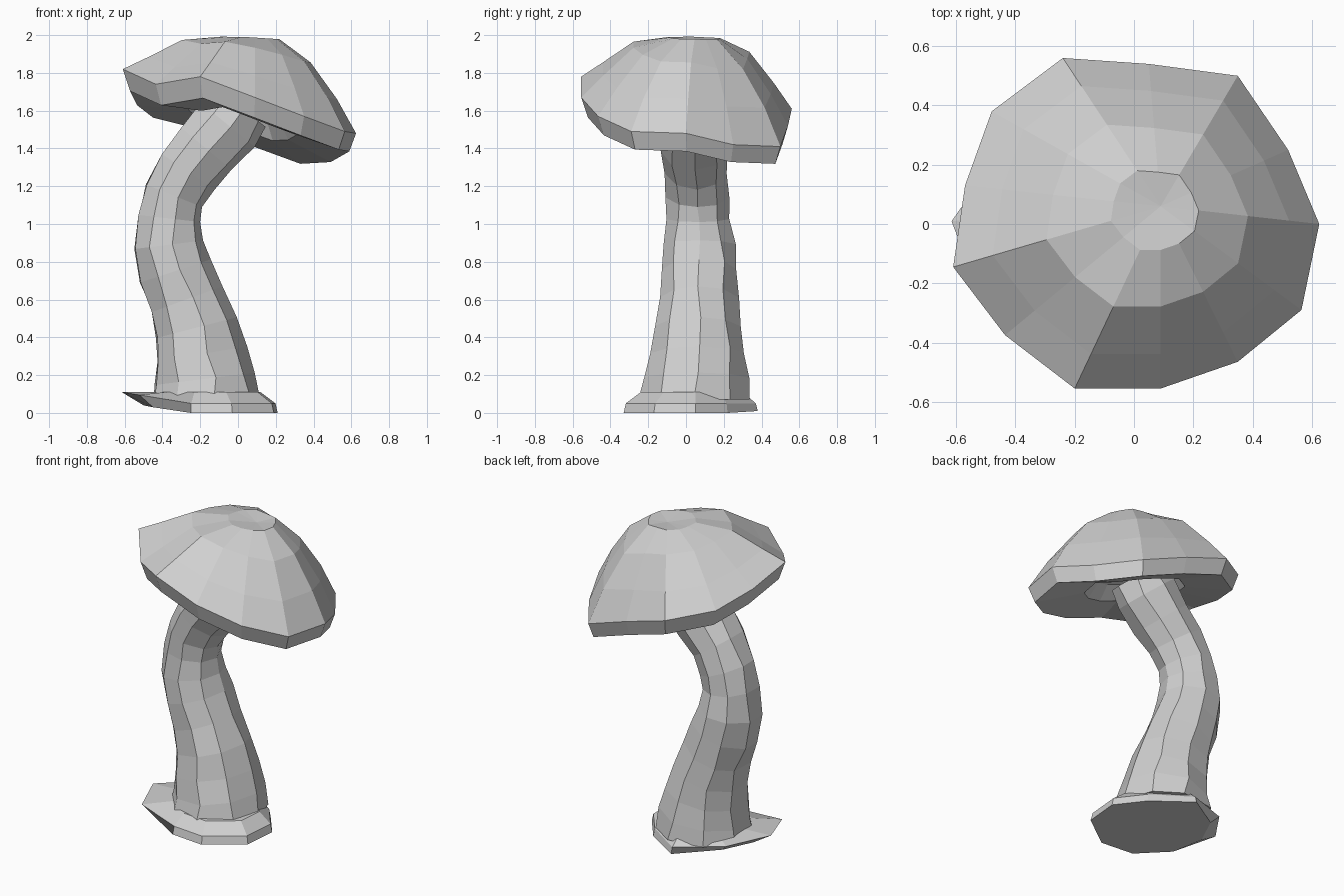
import bpy, bmesh, math, random
from mathutils import Vector

cube = bpy.data.objects.get("Cube")
if cube:
    bpy.data.objects.remove(cube, do_unlink=True)
random.seed(4)

GREY = (0.63, 0.63, 0.63, 1.0)
grey = bpy.data.materials.new("plain grey")
grey.use_nodes = True
grey.diffuse_color = GREY
grey.node_tree.nodes["Principled BSDF"].inputs["Base Color"].default_value = GREY


def loft(name, rings, start=None, end=None):
    """Skin equal rings; close the ends with a tip point, or flat if none."""
    bm = bmesh.new()
    loops = [[bm.verts.new(p) for p in ring] for ring in rings]
    n = len(loops[0])
    for a, b in zip(loops, loops[1:]):
        for i in range(n):
            j = (i + 1) % n
            bm.faces.new((a[i], a[j], b[j], b[i]))
    for loop, tip in ((loops[0], start), (loops[-1], end)):
        if tip is None:
            bm.faces.new(loop)
        else:
            v = bm.verts.new(tip)
            for i in range(n):
                bm.faces.new((loop[i], loop[(i + 1) % n], v))
    bmesh.ops.recalc_face_normals(bm, faces=bm.faces)
    mesh = bpy.data.meshes.new(name)
    bm.to_mesh(mesh)
    bm.free()
    mesh.materials.append(grey)
    obj = bpy.data.objects.new(name, mesh)
    bpy.context.collection.objects.link(obj)
    return obj


# Cap: uneven tilted rim, domed to an off-centre dimpled crown, hollow beneath
rim = [Vector(p) for p in (
    (-.24, .56, 1.61), (.05, .54, 1.52), (.35, .5, 1.41), (.52, .25, 1.42),
    (.625, 0, 1.48), (.565, -.29, 1.49), (.35, -.465, 1.57), (.09, -.555, 1.67),
    (-.2, -.555, 1.78), (-.435, -.375, 1.74), (-.61, -.145, 1.82),
    (-.57, .13, 1.74), (-.48, .38, 1.67))]
crown = Vector((.09, .06, 2))
hollow = Vector((.03, .05, 1.62))


def dome_ring(t, h, bulge=0):
    """Ring at share t of the way out; bulge swells the higher side."""
    ring = []
    for p in rim:
        q = crown.lerp(p, t)
        q.z = p.z + (crown.z - p.z) * (h + bulge * (p.z - 1.5))
        ring.append(q)
    return ring


def under_ring(t, drop):
    return [hollow.lerp(p - Vector((0, 0, .1)), t) - Vector((0, 0, drop)) for p in rim]


cap_rings = [dome_ring(.24, .96), dome_ring(.55, .73, .4), dome_ring(.81, .35), rim,
             under_ring(.94, .01), under_ring(.48, .03), under_ring(.38, -.05)]
loft("cap", cap_rings, crown - Vector((0, 0, .03)), hollow + Vector((0, 0, .1)))

# Stem: bent path of (x, y, z, radius)
SIDES = 9
path = [(-.17, .05, .07, .295), (-.18, .055, .18, .275), (-.2, .06, .31, .25),
        (-.225, .065, .45, .23), (-.275, .07, .6, .205), (-.335, .07, .75, .205),
        (-.37, .07, .89, .19), (-.37, .065, 1.03, .17), (-.34, .06, 1.15, .165),
        (-.27, .05, 1.28, .17), (-.17, .04, 1.4, .18), (-.06, .04, 1.53, .19),
        (.01, .04, 1.62, .17)]
stem_rings = []
for k, (x, y, z, r) in enumerate(path):
    before, after = path[max(k - 1, 0)], path[min(k + 1, len(path) - 1)]
    along = Vector((after[0] - before[0], 0, after[2] - before[2])).normalized()
    if k == 0:
        along = Vector((0, 0, 1))
    across = Vector((along.z, 0, -along.x))
    ring = []
    for i in range(SIDES):
        a = math.tau * i / SIDES + random.uniform(-.06, .06)
        rr = r * random.uniform(.97, 1.04)
        ring.append(Vector((x, y, z)) + across * rr * math.cos(a)
                    + Vector((0, rr * math.sin(a), 0)))
    stem_rings.append(ring)
loft("stem", stem_rings)

# Base: sloping foot with a lip lifted on the right side
foot = [Vector(p) for p in (
    (.21, .05, 0), (.19, -.17, 0), (-.03, -.33, 0), (-.25, -.31, 0),
    (-.45, -.18, .03), (-.5, .02, .04), (-.41, .21, .04), (-.16, .38, .01), (.08, .22, 0))]
middle = Vector((-.17, .05, 0))
lip, collar = [], []
for p in foot:
    lift = max(0, -.3 - p.x)
    out = middle.lerp(p, .97 + lift * 1.9)
    lip.append(Vector((out.x, out.y, .05 + lift * .3)))
    inner = middle.lerp(p, .76)
    collar.append(Vector((inner.x, inner.y, .11)))
loft("base", [foot, lip, collar])
